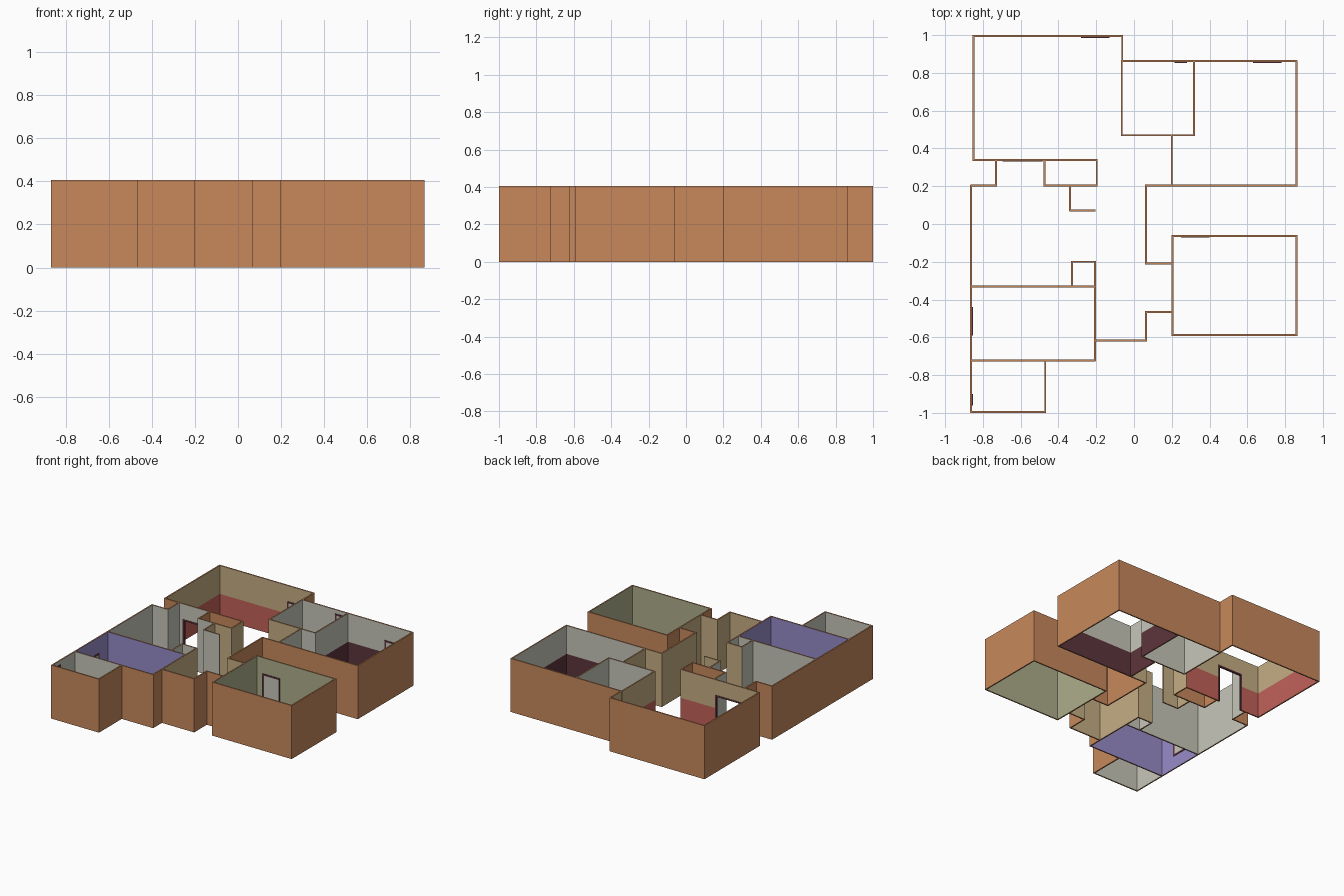
import bpy, bmesh
from mathutils import Vector

if "Cube" in bpy.data.objects:
    bpy.data.objects.remove(bpy.data.objects["Cube"])

H, T, DADO = 0.405, 0.01, 0.19   # wall height, thickness, height of the colour change

COLOURS = {
    "orange_exterior": (0.58, 0.25, 0.107),
    "light_grey": (0.57, 0.57, 0.49),
    "beige": (0.56, 0.42, 0.23),
    "red": (0.54, 0.12, 0.10),
    "maroon": (0.11, 0.035, 0.045),
    "purple": (0.31, 0.26, 0.58),
    "sage": (0.42, 0.42, 0.26),
}
MATS = {}
for n, c in COLOURS.items():
    MATS[n] = bpy.data.materials.new(n)
    MATS[n].diffuse_color = (*c, 1)
IDX = {n: i for i, n in enumerate(COLOURS)}

# finishes: (lower band, upper band)
OUT = ("orange_exterior",) * 2
GREY = ("light_grey",) * 2
HALL = ("beige",) * 2
LIVING = ("red", "beige")
STUDY = ("maroon", "light_grey")
BED = ("purple",) * 2
SAGE = ("sage",) * 2


def finish(bm, name):
    me = bpy.data.meshes.new(name)
    for m in MATS.values():
        me.materials.append(m)
    bm.to_mesh(me)
    bm.free()
    ob = bpy.data.objects.new(name, me)
    bpy.context.collection.objects.link(ob)


def wall(name, axis, at, a, b, low, high, gap=None):
    """Wall along axis 'x' or 'y'; low/high are finishes facing - / + across it."""
    bm = bmesh.new()
    e = T / 2 - 0.001
    a, b = a - e, b + e

    def quad(pts, mat):
        vs = []
        for s, d, z in pts:
            vs.append(bm.verts.new((s, at + d, z) if axis == "x" else (at + d, s, z)))
        f = bm.faces.new(vs)
        if axis == "y":
            f.normal_flip()
        f.material_index = IDX[mat]

    def panel(s0, s1, z0):
        h = T / 2
        cuts = [z0] + ([DADO] if z0 < DADO else []) + [H]
        for lo, hi in zip(cuts, cuts[1:]):
            k = 0 if hi <= DADO else 1
            quad([(s0, -h, lo), (s1, -h, lo), (s1, -h, hi), (s0, -h, hi)], low[k])
            quad([(s1, h, lo), (s0, h, lo), (s0, h, hi), (s1, h, hi)], high[k])
        o = OUT[0]
        quad([(s0, -h, H), (s1, -h, H), (s1, h, H), (s0, h, H)], o)
        quad([(s0, h, z0), (s1, h, z0), (s1, -h, z0), (s0, -h, z0)], o)
        quad([(s0, h, z0), (s0, -h, z0), (s0, -h, H), (s0, h, H)], o)
        quad([(s1, -h, z0), (s1, h, z0), (s1, h, H), (s1, -h, H)], o)

    if gap:
        panel(a, gap[0], 0)
        panel(gap[0], gap[1], gap[2])
        panel(gap[1], b, 0)
    else:
        panel(a, b, 0)
    finish(bm, name)


def plate(bm, axis, at, s0, s1, z0, z1, t, mat):
    verts = bmesh.ops.create_cube(bm, size=1)["verts"]
    size = Vector((s1 - s0, t, z1 - z0)) if axis == "x" else Vector((t, s1 - s0, z1 - z0))
    mid = (s0 + s1) / 2
    pos = Vector((mid, at, (z0 + z1) / 2)) if axis == "x" else Vector((at, mid, (z0 + z1) / 2))
    for v in verts:
        v.co = Vector(c * s for c, s in zip(v.co, size)) + pos
        for f in v.link_faces:
            f.material_index = IDX[mat]


def frame(name, axis, at, s0, s1, z0, z1, w=0.012, t=0.004, leaf=True):
    """Thin maroon border, with a grey leaf inside for doors and windows."""
    bm = bmesh.new()
    plate(bm, axis, at, s0, s0 + w, z0, z1, t, "maroon")
    plate(bm, axis, at, s1 - w, s1, z0, z1, t, "maroon")
    plate(bm, axis, at, s0 + w, s1 - w, z1 - w, z1, t, "maroon")
    if z0 > 0:
        plate(bm, axis, at, s0 + w, s1 - w, z0, z0 + w, t, "maroon")
    if leaf:
        plate(bm, axis, at, s0 + w, s1 - w, z0 + (w if z0 > 0 else 0), z1 - w, t * 0.8, "light_grey")
    finish(bm, name)


# living room (back left)
wall("living_back_wall", "x", 0.995, -0.85, -0.062, LIVING, OUT)
wall("living_left_wall", "y", -0.85, 0.338, 0.995, OUT, LIVING)
wall("living_right_stub", "y", -0.062, 0.862, 0.995, LIVING, OUT)
wall("living_front_wall_a", "x", 0.338, -0.85, -0.73, OUT, LIVING)
wall("living_front_wall_b", "x", 0.338, -0.73, -0.47, GREY, LIVING, (-0.69, -0.49, 0.285))
wall("living_front_wall_c", "x", 0.338, -0.47, -0.197, OUT, LIVING)

# small back bathroom
wall("back_bath_left_wall", "y", -0.065, 0.47, 0.862, LIVING, GREY)
wall("back_bath_back_wall", "x", 0.862, -0.065, 0.318, GREY, OUT)
wall("back_bath_right_wall", "y", 0.318, 0.47, 0.862, GREY, STUDY)
wall("back_bath_front_wall_a", "x", 0.47, -0.065, 0.2, HALL, GREY)
wall("back_bath_front_wall_b", "x", 0.47, 0.2, 0.318, STUDY, GREY)

# study (back right)
wall("study_back_wall", "x", 0.862, 0.318, 0.86, STUDY, OUT)
wall("study_right_wall", "y", 0.86, 0.203, 0.862, STUDY, OUT)
wall("study_front_wall", "x", 0.203, 0.2, 0.86, OUT, STUDY)
wall("study_left_wall", "y", 0.2, 0.203, 0.47, HALL, STUDY)

# sage room (front right)
wall("sage_back_wall", "x", -0.063, 0.203, 0.86, SAGE, OUT)
wall("sage_front_wall", "x", -0.588, 0.203, 0.86, OUT, SAGE)
wall("sage_right_wall", "y", 0.86, -0.588, -0.063, SAGE, OUT)
wall("sage_left_wall_a", "y", 0.203, -0.588, -0.465, OUT, SAGE)
wall("sage_left_wall_b", "y", 0.203, -0.465, -0.21, HALL, SAGE)
wall("sage_left_wall_c", "y", 0.203, -0.21, -0.063, OUT, SAGE)

# hall
wall("hall_stub_back", "x", 0.203, 0.063, 0.2, OUT, HALL)
wall("hall_right_wall", "y", 0.063, -0.21, 0.203, HALL, OUT)
wall("alcove_back_wall", "x", -0.21, 0.063, 0.203, HALL, OUT)
wall("alcove_front_wall", "x", -0.465, 0.063, 0.203, OUT, HALL)
wall("hall_right_front_wall", "y", 0.063, -0.617, -0.465, HALL, OUT)
wall("hall_front_wall", "x", -0.617, -0.205, 0.063, OUT, HALL)

# kitchen (left) with cupboards and niche
wall("kitchen_left_wall", "y", -0.862, -0.33, 0.203, OUT, GREY)
wall("kitchen_back_wall", "x", 0.203, -0.862, -0.73, GREY, OUT)
wall("passage_left_wall", "y", -0.73, 0.203, 0.338, OUT, GREY)
wall("passage_right_wall", "y", -0.473, 0.203, 0.338, GREY, OUT)
wall("shaft_front_wall_a", "x", 0.203, -0.473, -0.338, GREY, OUT)
wall("shaft_front_wall_b", "x", 0.203, -0.338, -0.197, HALL, OUT)
wall("shaft_right_wall", "y", -0.197, 0.203, 0.338, OUT, HALL)
wall("niche_left_wall", "y", -0.338, 0.072, 0.203, GREY, HALL)
wall("niche_front_wall", "x", 0.072, -0.338, -0.207, GREY, HALL)
wall("closet_left_wall", "y", -0.328, -0.33, -0.2, GREY, GREY)
wall("closet_back_wall", "x", -0.2, -0.328, -0.207, GREY, HALL)
wall("closet_right_wall", "y", -0.207, -0.33, -0.2, GREY, HALL)

# purple bedroom
wall("bedroom_back_wall", "x", -0.33, -0.862, -0.207, BED, GREY)
wall("bedroom_left_wall", "y", -0.862, -0.722, -0.33, OUT, BED)
wall("bedroom_right_wall_a", "y", -0.207, -0.617, -0.33, BED, HALL)
wall("bedroom_right_wall_b", "y", -0.207, -0.722, -0.617, BED, OUT)
wall("bedroom_front_wall_a", "x", -0.722, -0.862, -0.47, GREY, BED)
wall("bedroom_front_wall_b", "x", -0.722, -0.47, -0.207, OUT, BED)

# front bathroom
wall("front_bath_left_wall", "y", -0.862, -0.995, -0.722, OUT, GREY)
wall("front_bath_front_wall", "x", -0.995, -0.862, -0.47, OUT, GREY)
wall("front_bath_right_wall", "y", -0.47, -0.995, -0.722, GREY, OUT)

# doors and windows, set on the inner wall faces
frame("living_doorway_frame", "x", 0.338, -0.695, -0.485, 0, 0.29, t=0.014, leaf=False)
frame("sage_door", "x", -0.070, 0.25, 0.40, 0.05, 0.285)
frame("living_window", "x", 0.988, -0.28, -0.13, 0.10, 0.285)
frame("study_window", "x", 0.855, 0.63, 0.78, 0.10, 0.285)
frame("bedroom_window", "y", -0.855, -0.59, -0.44, 0.10, 0.285)
frame("back_bath_window", "x", 0.855, 0.215, 0.28, 0.29, 0.375)
frame("front_bath_window", "y", -0.855, -0.96, -0.90, 0.29, 0.375)

for m in bpy.data.materials:
    if m.users and not m.is_grease_pencil:
        m.use_nodes = True
        m.node_tree.nodes["Principled BSDF"].inputs["Base Color"].default_value = m.diffuse_color
